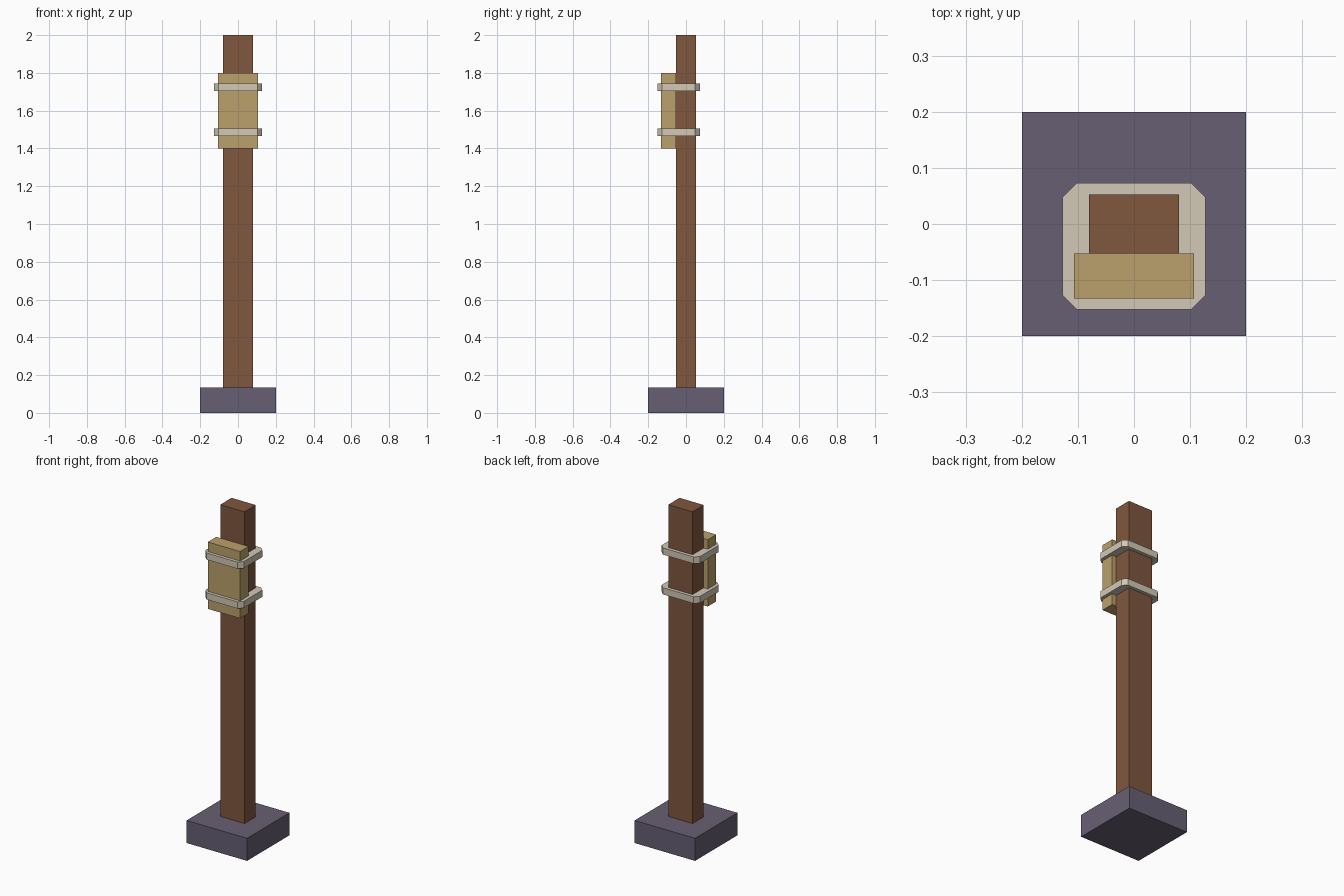
import bpy, bmesh

if "Cube" in bpy.data.objects:
    bpy.data.objects.remove(bpy.data.objects["Cube"])


def material(name, rgb):
    mat = bpy.data.materials.new(name)
    lin = [((c / 255 + 0.055) / 1.055) ** 2.4 for c in rgb]
    mat.diffuse_color = (*lin, 1)
    mat.use_nodes = True
    mat.node_tree.nodes["Principled BSDF"].inputs["Base Color"].default_value = mat.diffuse_color
    return mat


def prism(name, x, y0, y1, z0, z1, mat, cut=0):
    """Upright block, symmetric in x, with optional cut vertical corners."""
    if cut:
        outline = [(-x + cut, y0), (x - cut, y0), (x, y0 + cut), (x, y1 - cut),
                   (x - cut, y1), (-x + cut, y1), (-x, y1 - cut), (-x, y0 + cut)]
    else:
        outline = [(-x, y0), (x, y0), (x, y1), (-x, y1)]
    bm = bmesh.new()
    face = bm.faces.new([bm.verts.new((px, py, z0)) for px, py in outline])
    top = bmesh.ops.extrude_face_region(bm, geom=[face], use_keep_orig=True)["geom"]
    bmesh.ops.translate(bm, vec=(0, 0, z1 - z0),
                        verts=[v for v in top if isinstance(v, bmesh.types.BMVert)])
    bmesh.ops.recalc_face_normals(bm, faces=bm.faces)
    mesh = bpy.data.meshes.new(name)
    bm.to_mesh(mesh)
    bm.free()
    mesh.materials.append(mat)
    obj = bpy.data.objects.new(name, mesh)
    bpy.context.collection.objects.link(obj)
    return obj


stone = material("stone", (103, 95, 115))
wood = material("wood", (128, 87, 62))
straw = material("straw", (187, 160, 107))
rope = material("rope", (210, 200, 182))

# Footing and post
prism("base", 0.2, -0.2, 0.2, 0, 0.135, stone)
prism("post", 0.08, -0.053, 0.053, 0.135, 2.0, wood)

# Striking pad on the front, tied on by two bands
prism("pad", 0.107, -0.133, -0.053, 1.4, 1.8, straw)
for name, z in (("lower_band", 1.485), ("upper_band", 1.723)):
    prism(name, 0.127, -0.152, 0.073, z - 0.02, z + 0.02, rope, cut=0.025)
